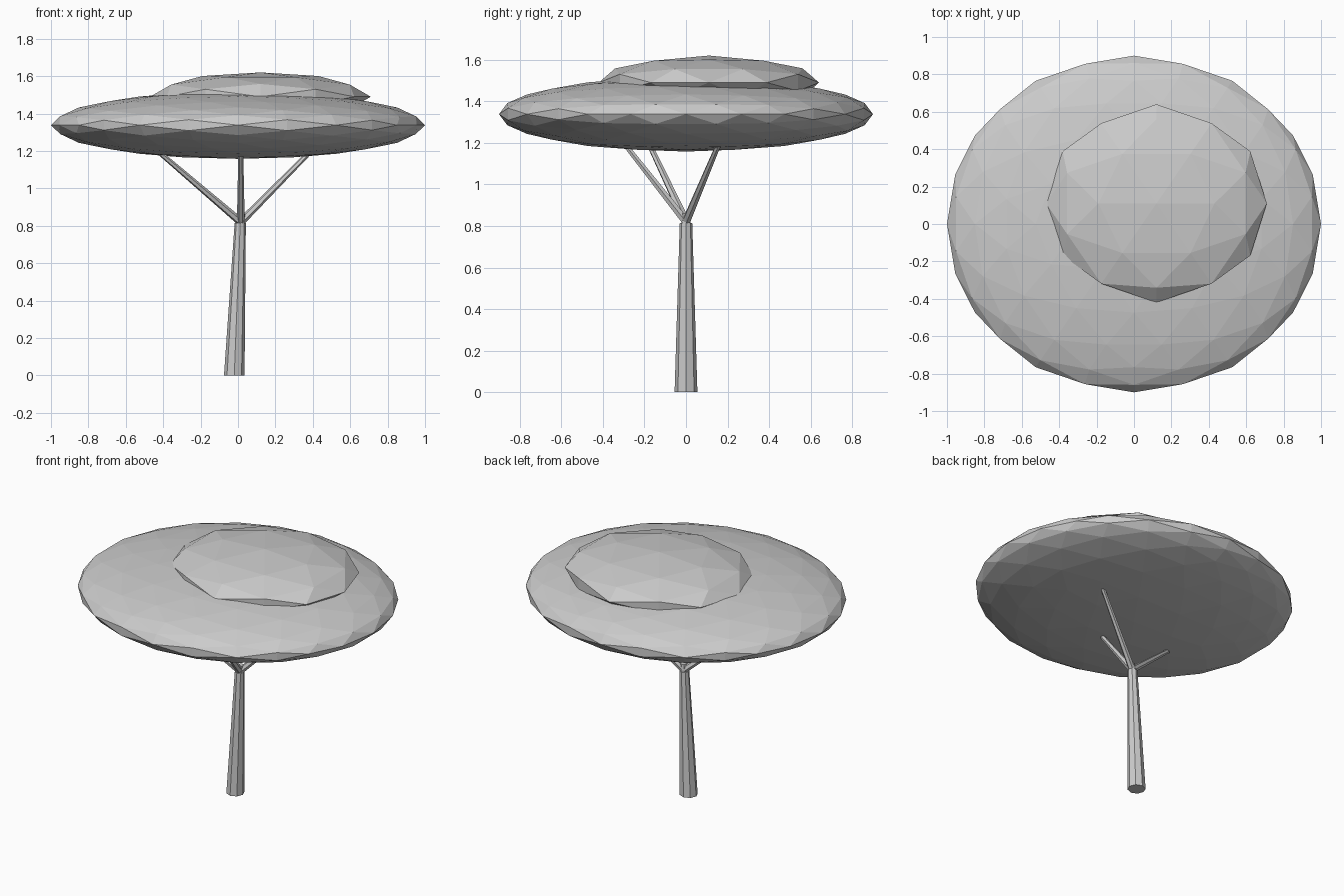
import bpy, bmesh, math
from mathutils import Vector, Matrix

if "Cube" in bpy.data.objects:
    bpy.data.objects.remove(bpy.data.objects["Cube"])


def finish(bm, name):
    bmesh.ops.recalc_face_normals(bm, faces=bm.faces)
    mesh = bpy.data.meshes.new(name)
    bm.to_mesh(mesh)
    bm.free()
    obj = bpy.data.objects.new(name, mesh)
    bpy.context.collection.objects.link(obj)
    return obj


def leaf_disc(name, centre, radii, level):
    # icosphere turned so an edge midpoint faces up, then flattened
    bm = bmesh.new()
    bmesh.ops.create_icosphere(bm, subdivisions=level, radius=1)
    turn = Matrix.Rotation(-math.atan(2) / 2, 4, 'Y')
    shape = Matrix.Translation(centre) @ Matrix.Diagonal((*radii, 1)) @ turn
    bmesh.ops.transform(bm, matrix=shape, verts=bm.verts)
    return finish(bm, name)


def limb(name, start, end, r1, r2, sides, upright=False):
    # tapered limb; upright keeps both end caps horizontal
    a, b = Vector(start), Vector(end)
    axis = Vector((0, 0, 1)) if upright else (b - a).normalized()
    rot = Vector((0, 0, 1)).rotation_difference(axis)
    bm = bmesh.new()
    rings = []
    for p, r in ((a, r1), (b, r2)):
        ring = []
        for i in range(sides):
            t = math.tau * i / sides
            ring.append(bm.verts.new(p + rot @ Vector((r * math.cos(t), r * math.sin(t), 0))))
        rings.append(ring)
    for i in range(sides):
        j = (i + 1) % sides
        bm.faces.new((rings[0][i], rings[0][j], rings[1][j], rings[1][i]))
    bm.faces.new(rings[0][::-1])
    bm.faces.new(rings[1])
    return finish(bm, name)


# Leaning trunk and the short stub where it forks
limb("trunk", (-0.02, 0, 0), (0.012, 0, 0.815), 0.055, 0.03, 8, True)
limb("trunk_fork", (0.012, 0, 0.78), (0.02, 0, 0.862), 0.025, 0.02, 8, True)

# Three branches reaching into the canopy
tips = {"left": (-0.43, -0.18, 1.2), "right": (0.39, 0.16, 1.2), "front": (0.015, -0.30, 1.2)}
for side, tip in tips.items():
    limb("branch_" + side, (0.015, 0, 0.82), tip, 0.021, 0.013, 6)

# Flat canopy layers
leaf_disc("lower_canopy", (0, 0, 1.338), (1.0, 0.9, 0.18), 3)
leaf_disc("upper_canopy", (0.12, 0.11, 1.49), (0.59, 0.53, 0.13), 2)
